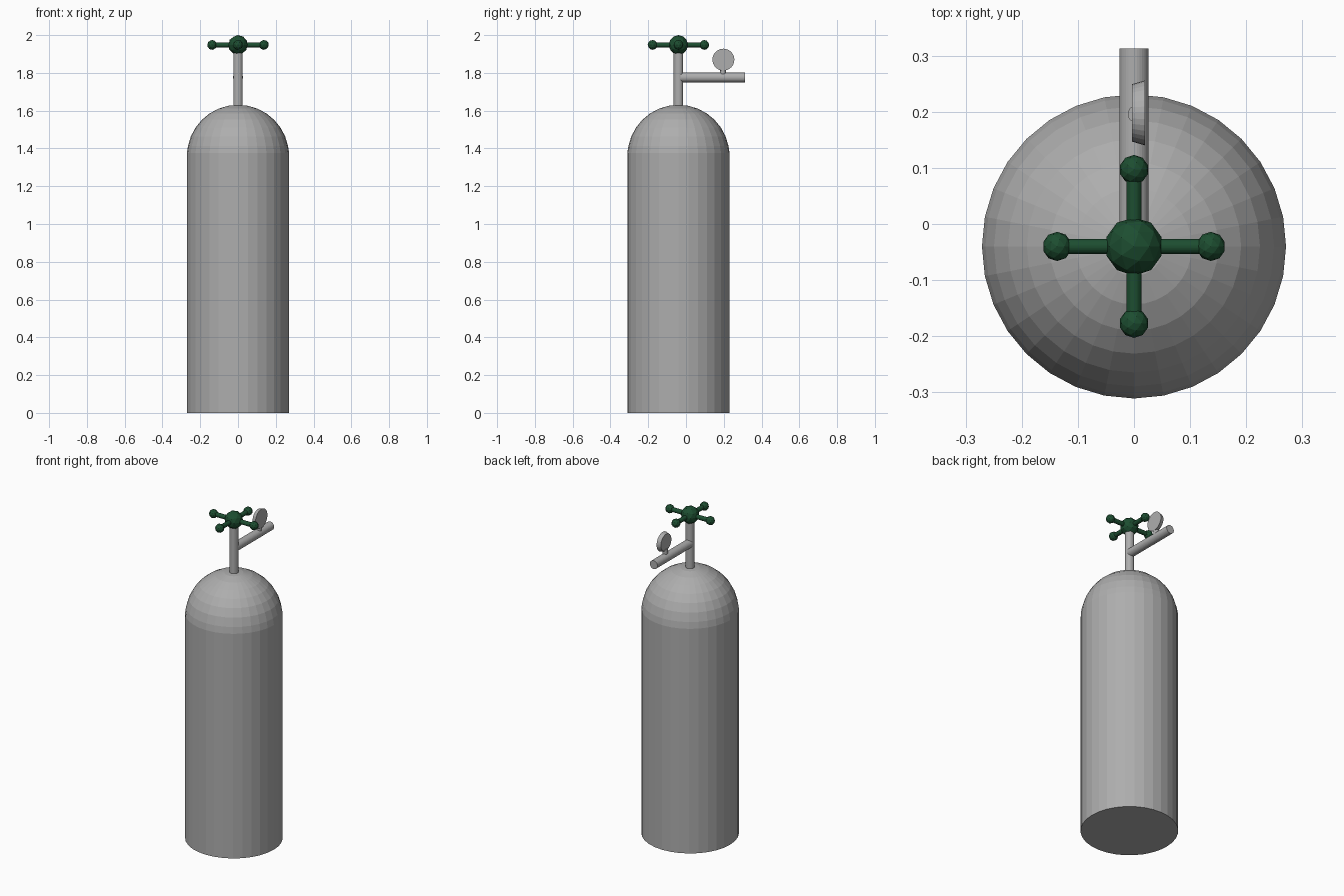
import bpy, bmesh, math
from mathutils import Matrix, Vector

if "Cube" in bpy.data.objects:
    bpy.data.objects.remove(bpy.data.objects["Cube"])

CY = -0.04          # tank axis in y
HUB = Vector((0, CY, 1.948))


def material(name, rgb):
    m = bpy.data.materials.new(name)
    m.diffuse_color = (*rgb, 1)
    m.use_nodes = True
    m.node_tree.nodes["Principled BSDF"].inputs["Base Color"].default_value = m.diffuse_color
    return m


grey = material("grey_metal", (0.42, 0.42, 0.42))
green = material("dark_green", (0.012, 0.075, 0.03))


def finish(name, bm, mat):
    mesh = bpy.data.meshes.new(name)
    bm.to_mesh(mesh)
    bm.free()
    mesh.materials.append(mat)
    ob = bpy.data.objects.new(name, mesh)
    bpy.context.collection.objects.link(ob)
    return ob


def rod(name, a, b, r1, mat, r2=None, sides=32):
    """Capped cylinder or cone from point a to point b."""
    a, b = Vector(a), Vector(b)
    d = b - a
    rot = d.to_track_quat('Z', 'Y').to_matrix().to_4x4()
    bm = bmesh.new()
    bmesh.ops.create_cone(bm, cap_ends=True, segments=sides, radius1=r1,
                          radius2=r1 if r2 is None else r2, depth=d.length,
                          matrix=Matrix.Translation((a + b) / 2) @ rot)
    return finish(name, bm, mat)


def ball(name, centre, r, mat):
    bm = bmesh.new()
    bmesh.ops.create_icosphere(bm, subdivisions=2, radius=r,
                               matrix=Matrix.Translation(centre))
    return finish(name, bm, mat)


# Tank: straight body and round shoulder as one turned shape
bm = bmesh.new()
profile = [(0, 0), (0.271, 0), (0.271, 1.375)]
profile += [(0.27 * math.cos(t), 1.361 + 0.27 * math.sin(t))
            for t in (math.radians(11.25 * k) for k in range(1, 8))]
profile.append((0, 1.631))
verts = [bm.verts.new((r, CY, z)) for r, z in profile]
edges = [bm.edges.new(p) for p in zip(verts, verts[1:])]
bmesh.ops.spin(bm, geom=verts + edges, cent=(0, CY, 0), axis=(0, 0, 1),
               angle=math.tau, steps=32)
bmesh.ops.remove_doubles(bm, verts=bm.verts, dist=1e-4)
bmesh.ops.recalc_face_normals(bm, faces=bm.faces)
finish("tank", bm, grey)

# Valve stem and outlet pipe
rod("valve_stem", (0, CY, 1.60), (0, CY, 1.94), 0.025, grey)
rod("outlet_pipe", (0, CY + 0.01, 1.776), (0, 0.313, 1.776), 0.026, grey)

# Pressure gauge on the pipe, dial facing +x
rod("gauge_neck", (0.004, 0.196, 1.78), (0.004, 0.196, 1.83), 0.015, grey)
rod("gauge", (-0.004, 0.198, 1.87), (0.02, 0.198, 1.87), 0.051, grey, 0.058)

# Hand wheel: hub with four knobbed arms
ball("handle_hub", HUB, 0.052, green)
for i in range(4):
    a = i * math.pi / 2
    tip = HUB + Vector((math.cos(a), math.sin(a), 0)) * 0.137
    rod(f"handle_arm_{i + 1}", HUB, tip, 0.0135, green)
    ball(f"handle_knob_{i + 1}", tip, 0.026, green)
